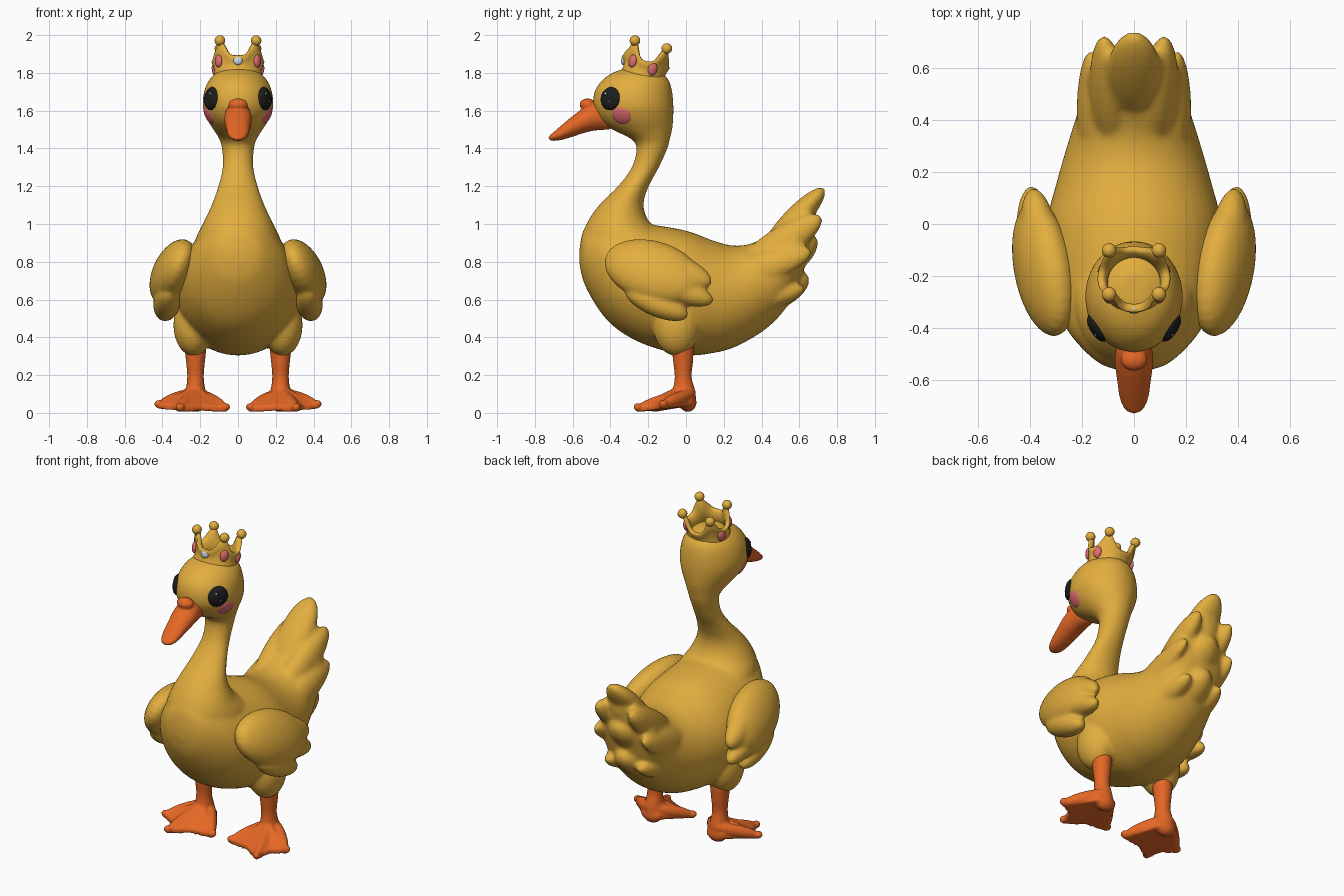
import bpy, bmesh, math
from mathutils import Vector, Matrix

if "Cube" in bpy.data.objects:
    bpy.data.objects.remove(bpy.data.objects["Cube"])


def mat(name, rgb):
    m = bpy.data.materials.new(name)
    m.diffuse_color = (*rgb, 1)
    m.use_nodes = True
    m.node_tree.nodes["Principled BSDF"].inputs["Base Color"].default_value = m.diffuse_color
    return m


YELLOW = mat("golden_yellow", (0.76, 0.42, 0.048))
ORANGE = mat("orange", (0.78, 0.135, 0.018))
BLACK = mat("black", (0.012, 0.012, 0.013))
PINK = mat("pink", (0.74, 0.15, 0.16))
WHITE = mat("pale_white", (0.62, 0.70, 0.82))


def finish(bm, name, material, voxel=0, smooth=0):
    """Turn a bmesh into a smooth object, optionally fused by voxel remesh."""
    bmesh.ops.recalc_face_normals(bm, faces=bm.faces)
    me = bpy.data.meshes.new(name)
    bm.to_mesh(me)
    bm.free()
    ob = bpy.data.objects.new(name, me)
    bpy.context.collection.objects.link(ob)
    if voxel:
        r = ob.modifiers.new("fuse", 'REMESH')
        r.mode = 'VOXEL'
        r.voxel_size = voxel
        s = ob.modifiers.new("soften", 'SMOOTH')
        s.factor = 0.5
        s.iterations = smooth
        dg = bpy.context.evaluated_depsgraph_get()
        me = bpy.data.meshes.new_from_object(ob.evaluated_get(dg))
        ob.modifiers.clear()
        ob.data = me
        me.name = name
    me.materials.clear()
    me.materials.append(material)
    for p in me.polygons:
        p.use_smooth = True
        p.material_index = 0
    return ob


def curve(rows, steps=4):
    """Catmull-Rom interpolation of profile rows."""
    out = []
    for i in range(len(rows) - 1):
        p = [rows[max(0, min(len(rows) - 1, i + k))] for k in (-1, 0, 1, 2)]
        for j in range(steps):
            t = j / steps
            out.append([0.5 * (2 * b + (c - a) * t + (2 * a - 5 * b + 4 * c - d) * t * t
                               + (3 * b - a - 3 * c + d) * t ** 3) for a, b, c, d in zip(*p)])
    return out + [list(rows[-1])]


def loft(bm, rows, axis, x0=0, n=40):
    """Elliptical sections (position, low, high, half width) along y or z."""
    rings = []
    for pos, lo, hi, hw in curve(rows):
        ring = []
        for k in range(n):
            a = 2 * math.pi * k / n
            x, v = x0 + hw * math.cos(a), (lo + hi) / 2 + (hi - lo) / 2 * math.sin(a)
            ring.append(bm.verts.new((x, pos, v) if axis == 'y' else (x, v, pos)))
        rings.append(ring)
    for r, q in zip(rings, rings[1:]):
        for k in range(n):
            bm.faces.new((r[k], r[(k + 1) % n], q[(k + 1) % n], q[k]))
    bm.faces.new(rings[0])
    bm.faces.new(rings[-1])


def blade(bm, a, b, w, t, normal=(1, 0, 0)):
    """Ellipsoid stretched from a to b, width w, thickness t along the normal."""
    a, b = Vector(a), Vector(b)
    d = (b - a).normalized()
    side = Vector(normal).cross(d).normalized()
    nor = d.cross(side)
    m = Matrix((d * (b - a).length / 2, side * w, nor * t)).transposed().to_4x4()
    m.translation = (a + b) / 2
    bmesh.ops.create_uvsphere(bm, u_segments=28, v_segments=18, radius=1, matrix=m)


def ball(bm, c, r):
    m = Matrix.Translation(c) @ Matrix.Diagonal((*r, 1))
    bmesh.ops.create_uvsphere(bm, u_segments=20, v_segments=14, radius=1, matrix=m)


# body, neck, head, thighs and tail feathers fused into one skin
bm = bmesh.new()
loft(bm, [(-.564, .79, .87, .04), (-.537, .68, .98, .13), (-.45, .53, 1.03, .225), (-.35, .432, 1.02, .285),
          (-.2, .355, 1.0, .325), (0, .305, .965, .335), (.15, .318, .91, .30), (.25, .345, .886, .272),
          (.34, .39, .895, .245), (.43, .45, .94, .217), (.51, .53, 1.005, .2), (.58, .64, 1.075, .18),
          (.63, .78, 1.12, .14), (.665, .92, 1.14, .08), (.685, 1.0, 1.13, .03)], 'y')
loft(bm, [(.7, -.52, 0, .25), (.9, -.553, -.05, .23), (1.0, -.527, -.185, .187), (1.1, -.46, -.225, .14),
          (1.2, -.36, -.197, .105), (1.3, -.287, -.143, .082), (1.4, -.262, -.098, .085),
          (1.45, -.29, -.085, .10), (1.5, -.39, -.073, .13), (1.55, -.455, -.068, .162),
          (1.62, -.49, -.066, .187), (1.7, -.485, -.073, .18), (1.76, -.445, -.09, .155),
          (1.8, -.39, -.13, .115), (1.828, -.31, -.19, .05)], 'z')
blade(bm, (0, .40, .83), (0, .732, 1.19), .065, .105)
blade(bm, (0, .35, .70), (0, .69, .93), .10, .12)
blade(bm, (0, .25, .55), (0, .65, .72), .10, .11)
for s in (-1, 1):
    ball(bm, (s * .235, -.05, .465), (.108, .125, .165))
    blade(bm, (s * .08, .25, .72), (s * .115, .718, 1.04), .09, .07, (1, 0, .3 * s))
    blade(bm, (s * .16, .15, .68), (s * .165, .665, .86), .085, .055, (1, 0, .3 * s))
    blade(bm, (s * .12, .1, .54), (s * .11, .63, .66), .075, .075, (1, 0, -.4 * s))
body = finish(bm, "body", YELLOW, .012, 8)

# wings with three feather lobes
for s, tag in ((-1, "left"), (1, "right")):
    bm = bmesh.new()
    nor = (1, 0, .38 * s)
    blade(bm, (s * .29, -.425, .83), (s * .40, .08, .665), .168, .104, nor)
    blade(bm, (s * .33, -.27, .84), (s * .39, .135, .685), .085, .07, nor)
    blade(bm, (s * .37, -.27, .72), (s * .395, .145, .59), .07, .07, nor)
    blade(bm, (s * .365, -.32, .65), (s * .39, .01, .51), .07, .07, nor)
    finish(bm, tag + "_wing", YELLOW, .011, 4)

# beak with a rounded knob on top
bm = bmesh.new()
loft(bm, [(-.40, 1.50, 1.65, .058), (-.48, 1.495, 1.645, .07), (-.54, 1.482, 1.615, .073),
          (-.60, 1.462, 1.572, .065), (-.66, 1.445, 1.522, .057), (-.70, 1.44, 1.487, .043),
          (-.72, 1.443, 1.47, .025), (-.728, 1.45, 1.46, .008)], 'y')
ball(bm, (0, -.522, 1.632), (.052, .042, .033))
finish(bm, "beak", ORANGE, .008, 3)

# legs with webbed feet
for s, tag in ((-1, "left"), (1, "right")):
    bm = bmesh.new()
    loft(bm, [(.06, -.08, .055, .065), (.12, -.07, .048, .052), (.19, -.06, .03, .044),
              (.27, -.068, .037, .05), (.36, -.078, .042, .06)], 'z', s * .225)
    tips = [(.425, -.13, .05), (.31, -.265, .034), (.06, -.17, .034)]
    for x, y, z in tips:
        blade(bm, (s * .225, .05, .11), (s * x, y, z - .01), .032, .036, (0, 0, 1))
        ball(bm, (s * x * .97 + s * .007, y + .01, z - .003), (.024, .024, .022))
    ball(bm, (s * .225, .01, .055), (.062, .046, .05))
    rim = [(.28, .04, .07), tips[0], (.345, -.165, .045), tips[1], (.19, -.195, .04), tips[2], (.17, .04, .07)]
    top = [bm.verts.new((s * x, y, z)) for x, y, z in rim]
    low = [bm.verts.new((s * x, y, z - .03)) for x, y, z in rim]
    hub = bm.verts.new((s * .225, -.03, .15))
    under = bm.verts.new((s * .225, -.03, .03))
    for k in range(len(rim)):
        j = (k + 1) % len(rim)
        bm.faces.new((top[k], top[j], hub))
        bm.faces.new((low[j], low[k], under))
        bm.faces.new((top[j], top[k], low[k], low[j]))
    finish(bm, tag + "_leg", ORANGE, .009, 3)


# eyes, highlights and cheeks: thin domes laid onto the head surface
HEAD = Vector((0, -.27, 1.64))


def patch(name, target, a, b, rise, material):
    d = (Vector(target) - HEAD).normalized()
    centre = body.ray_cast(HEAD, d)[1]
    side = d.cross(Vector((0, 0, 1))).normalized()
    up = side.cross(d)
    bm = bmesh.new()
    rings = []
    for r in (0.02, .3, .55, .75, .9, 1):
        ring = []
        for k in range(28):
            t = 2 * math.pi * k / 28
            q = (centre + side * a * r * math.cos(t) + up * b * r * math.sin(t) - HEAD).normalized()
            hit = body.ray_cast(HEAD, q)[1]
            ring.append(bm.verts.new(hit + q * (rise * (1 - r ** 4) + .001)))
        rings.append(ring)
    bm.faces.new(rings[0])
    for r, q in zip(rings, rings[1:]):
        for k in range(28):
            bm.faces.new((r[k], r[(k + 1) % 28], q[(k + 1) % 28], q[k]))
    ob = finish(bm, name, material)
    if ob.data.polygons[0].normal.dot(d) < 0:
        ob.data.flip_normals()


for s, tag in ((-1, "left"), (1, "right")):
    patch(tag + "_eye", (s * .136, -.392, 1.662), .062, .065, .016, BLACK)
    patch(tag + "_eye_highlight", (s * .128, -.405, 1.684), .009, .009, .018, WHITE)
    patch(tag + "_eye_glint", (s * .146, -.392, 1.648), .006, .006, .018, WHITE)
    patch(tag + "_cheek", (s * .165, -.345, 1.567), .055, .051, .007, PINK)

# crown: flared wall with four peaks, tilted backwards
TILT = (Matrix.Translation((0, -.227, 1.785)) @ Matrix.Rotation(math.radians(-14), 4, 'X')
        @ Matrix.Diagonal((1.1, 1, 1, 1)))
bm = bmesh.new()
N = 72
cols = []
for k in range(N):
    a = 2 * math.pi * k / N
    h = .08 + .083 * (0.5 - 0.5 * math.cos(4 * a)) ** 2
    f = 1.06 if math.sin(a) < -.9 else 1
    prof = [(.110, -.03), (.115, -.01), (.116, .012), (.112, .024), (.118, h * .6), (.127 * f, h - .006),
            (.122 * f, h), (.110, h), (.101, h - .006), (.092, h * .5), (.09, -.01)]
    cols.append([bm.verts.new(TILT @ Vector((r * math.cos(a), r * math.sin(a), z))) for r, z in prof])
for k in range(N):
    c, d = cols[k], cols[(k + 1) % N]
    for i in range(len(c)):
        j = (i + 1) % len(c)
        bm.faces.new((c[i], d[i], d[j], c[j]))
for k in range(4):
    a = math.pi / 4 + k * math.pi / 2
    ball(bm, TILT @ Vector((.123 * math.cos(a), .123 * math.sin(a), .17)), (.028, .028, .028))
finish(bm, "crown", YELLOW)

# gems around the crown
for k, (deg, h) in enumerate(((-90, .055), (-38, .062), (-142, .062), (20, .045), (160, .045))):
    a = math.radians(deg)
    p = Vector((math.cos(a), math.sin(a), 0))
    size = .034 if k else .026
    bm = bmesh.new()
    blade(bm, TILT @ (p * .117 + Vector((0, 0, h - size))), TILT @ (p * .121 + Vector((0, 0, h + size))),
          .025, .015, TILT.to_3x3() @ p)
    finish(bm, "crown_gem_%d" % (k + 1), PINK if k else WHITE)
